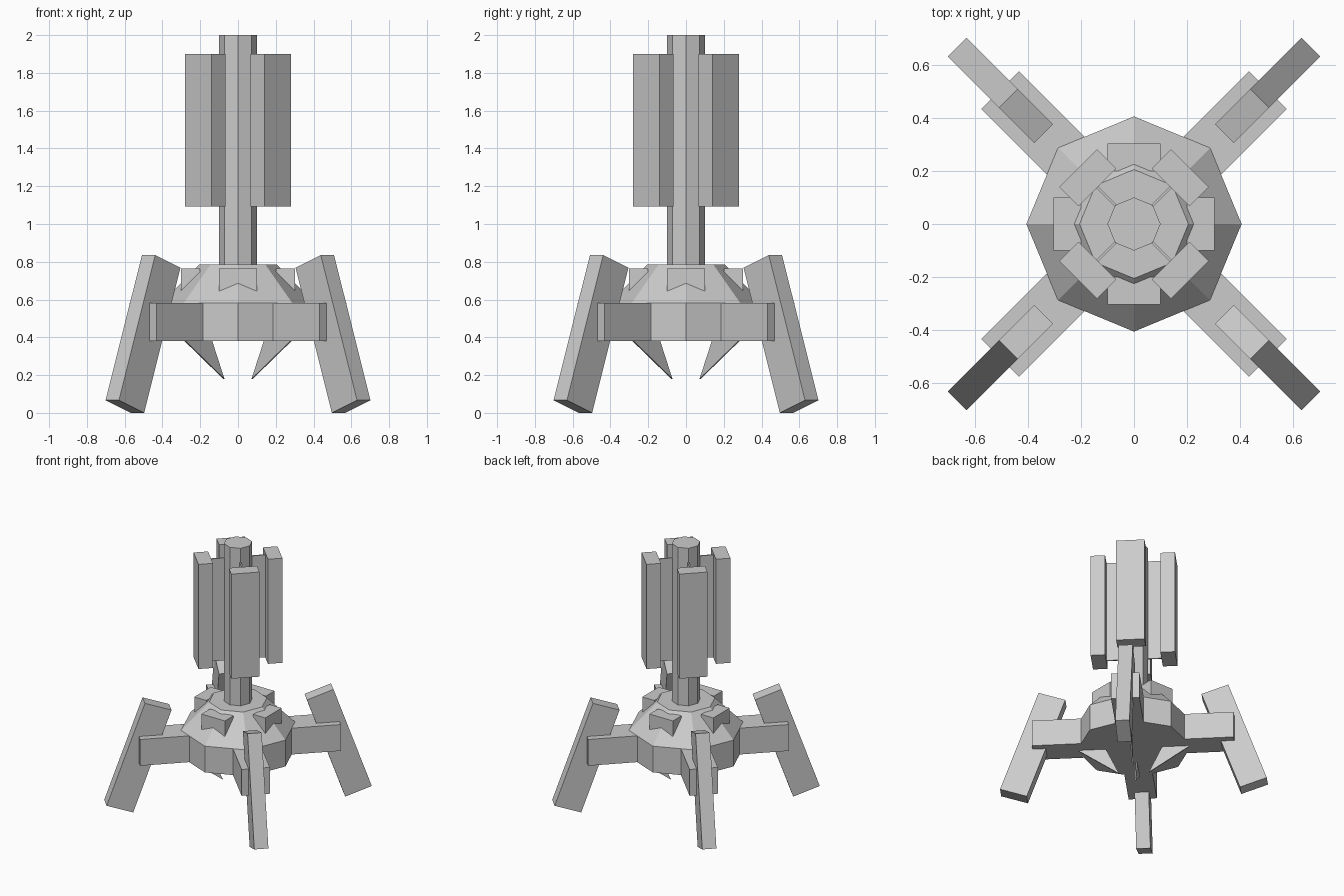
import bpy, bmesh, math
from mathutils import Matrix, Vector

if "Cube" in bpy.data.objects:
    bpy.data.objects.remove(bpy.data.objects["Cube"])


def make_object(name, bm):
    bmesh.ops.recalc_face_normals(bm, faces=bm.faces)
    mesh = bpy.data.meshes.new(name)
    bm.to_mesh(mesh)
    bm.free()
    obj = bpy.data.objects.new(name, mesh)
    bpy.context.collection.objects.link(obj)
    return obj


def octagon(name, r1, r2, z1, z2):
    """Eight-sided frustum with corners on the x and y axes."""
    bm = bmesh.new()
    bmesh.ops.create_cone(bm, cap_ends=True, segments=8, radius1=r1, radius2=r2,
                          depth=z2 - z1, matrix=Matrix.Translation((0, 0, (z1 + z2) / 2)))
    # put a corner exactly on the x axis whatever the primitive's start angle
    a = min(math.atan2(v.co.y, v.co.x) % (math.pi / 4) for v in bm.verts)
    if 0.01 < a < math.pi / 4 - 0.01:
        bmesh.ops.rotate(bm, verts=bm.verts, matrix=Matrix.Rotation(-a, 3, 'Z'))
    return make_object(name, bm)


def ring_of_four(name, profile, width, start):
    """Extrude a (radius, z) outline sideways and repeat it every 90 degrees."""
    for i in range(4):
        rot = Matrix.Rotation(math.radians(start + 90 * i), 3, 'Z')
        bm = bmesh.new()
        sides = [[bm.verts.new(rot @ Vector((r, s * width / 2, z))) for r, z in profile]
                 for s in (-1, 1)]
        bm.faces.new(sides[0])
        bm.faces.new(sides[1][::-1])
        n = len(profile)
        for k in range(n):
            j = (k + 1) % n
            bm.faces.new((sides[0][k], sides[0][j], sides[1][j], sides[1][k]))
        make_object(f"{name}_{i + 1}", bm)


def rect(r1, r2, z1, z2):
    return [(r1, z1), (r2, z1), (r2, z2), (r1, z2)]


def tilted_rect(r, z, thick, length, degrees):
    c, s = math.cos(math.radians(degrees)), math.sin(math.radians(degrees))
    corners = rect(-thick / 2, thick / 2, -length / 2, length / 2)
    return [(r + u * c - v * s, z + u * s + v * c) for u, v in corners]


# central body: drum, sloped roof and column
octagon("base_drum", 0.405, 0.405, 0.38, 0.583)
octagon("sloped_roof", 0.405, 0.205, 0.583, 0.785)
octagon("column", 0.1, 0.1, 0.78, 2.0)

# small blocks sunk into the roof
ring_of_four("roof_block", rect(0.2, 0.303, 0.58, 0.765), 0.2, 0)

# upright panels around the column, with thin webs holding them
ring_of_four("upper_panel", rect(0.195, 0.298, 1.093, 1.9), 0.2, 45)
ring_of_four("panel_web", rect(0.09, 0.2, 1.1, 1.89), 0.01, 45)

# arms and tilted legs
ring_of_four("arm", rect(0.3, 0.712, 0.38, 0.583), 0.2, 45)
ring_of_four("leg", tilted_rect(0.711, 0.418, 0.2, 0.815, 19.5), 0.1, 45)

# pointed fins under the drum
ring_of_four("under_fin", [(0.2, 0.385), (0.106, 0.18), (0.403, 0.385)], 0.01, 45)
